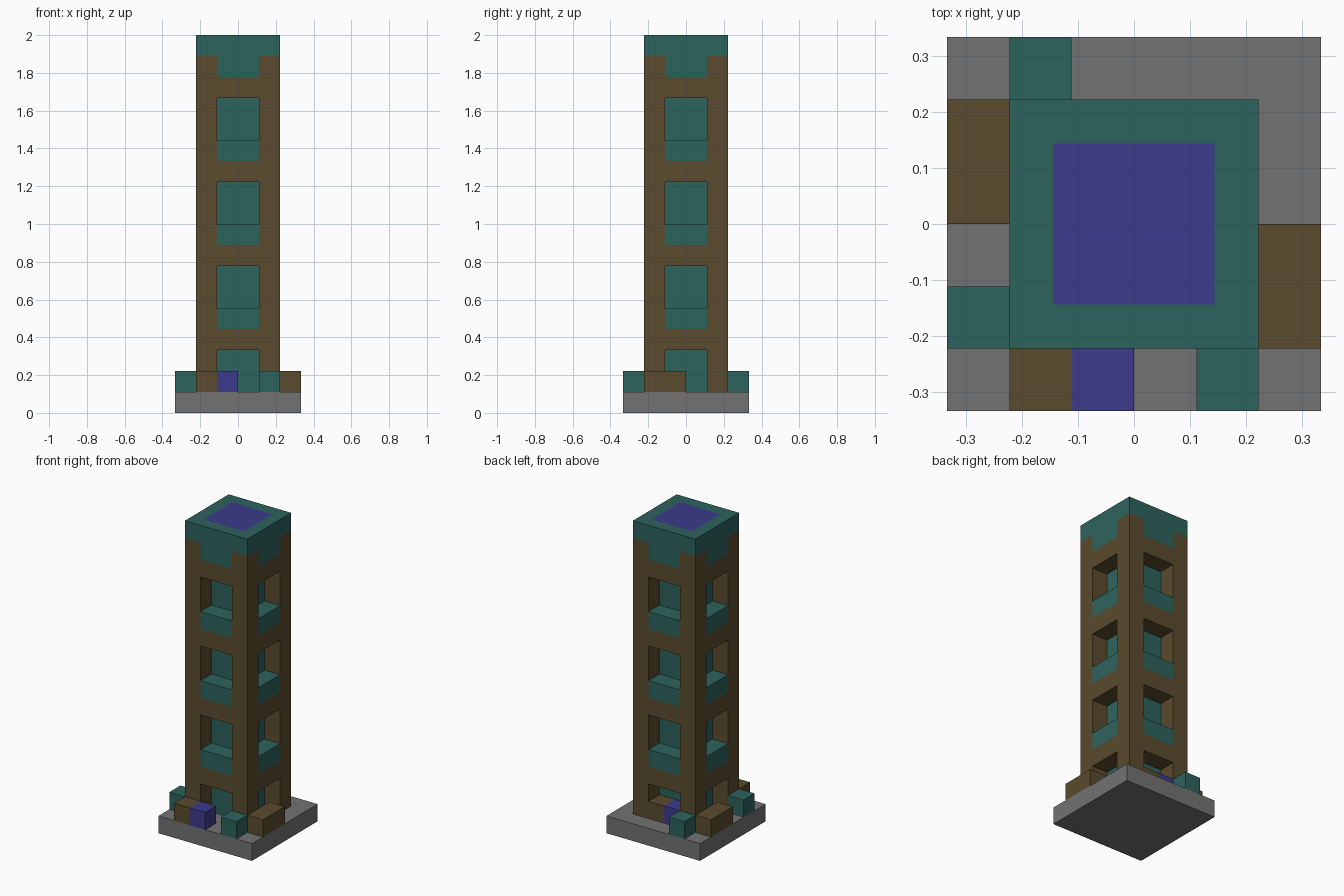
import bpy, bmesh

U = 1 / 9  # one building block

cube = bpy.data.objects.get("Cube")
if cube:
    bpy.data.objects.remove(cube, do_unlink=True)


def material(name, rgb):
    m = bpy.data.materials.new(name)
    m.use_nodes = True
    color = (*rgb, 1)
    m.diffuse_color = color
    m.node_tree.nodes["Principled BSDF"].inputs["Base Color"].default_value = color
    return m


GREY = material("stone grey", (0.17, 0.17, 0.17))
BROWN = material("wall brown", (0.102, 0.07, 0.027))
TEAL = material("trim teal", (0.027, 0.125, 0.11))
PURPLE = material("panel purple", (0.046, 0.043, 0.265))


def box(name, mat, lo, hi):
    """Box between two corners given in block units."""
    mesh = bpy.data.meshes.new(name)
    bm = bmesh.new()
    bmesh.ops.create_cube(bm, size=1)
    for v in bm.verts:
        v.co = [U * (b if c > 0 else a) for c, a, b in zip(v.co, lo, hi)]
    bm.to_mesh(mesh)
    bm.free()
    mesh.materials.append(mat)
    obj = bpy.data.objects.new(name, mesh)
    bpy.context.collection.objects.link(obj)
    return obj


def on_each_side(name, mat, z0, z1):
    """Two-block-wide wall piece repeated on all four sides of the tower."""
    for side, sign in (("front", -1), ("back", 1)):
        y0, y1 = sorted((sign, 2 * sign))
        box(f"{side}_{name}", mat, (-1, y0, z0), (1, y1, z1))
    for side, sign in (("right", -1), ("left", 1)):
        x0, x1 = sorted((sign, 2 * sign))
        box(f"{side}_{name}", mat, (x0, -1, z0), (x1, 1, z1))


# Ground slab and inner core
box("base_slab", GREY, (-3, -3, 0), (3, 3, 1))
box("tower_core", TEAL, (-1, -1, 1), (1, 1, 17))

# Corner pillars
for x in (-2, 1):
    for y in (-2, 1):
        label = ("right" if x < 0 else "left") + ("_front" if y < 0 else "_back")
        box(f"{label}_pillar", BROWN, (x, y, 1), (x + 1, y + 1, 17))

# Lintels above every opening, sills below every window
for floor in range(4):
    z = 3 + 4 * floor
    on_each_side(f"lintel_{floor + 1}", BROWN, z, z + 1)
    if floor < 3:
        on_each_side(f"sill_{floor + 1}", TEAL, z + 1, z + 2)

# Crown with hanging trim and an inset roof panel
on_each_side("crown_trim", TEAL, 16, 17)
crown = box("crown", TEAL, (-2, -2, 17), (2, 2, 18))
crown.data.materials.append(PURPLE)
bm = bmesh.new()
bm.from_mesh(crown.data)
bm.normal_update()
top = max(bm.faces, key=lambda f: f.calc_center_median().z)
bmesh.ops.inset_region(bm, faces=[top], thickness=U)
top.material_index = 1
bm.to_mesh(crown.data)
bm.free()

# Crates around the foot: name, colour, corner, size in x and y
crates = (
    ("front_brown_crate", BROWN, -2, -3, 1, 1),
    ("front_purple_crate", PURPLE, -1, -3, 1, 1),
    ("front_teal_crate", TEAL, 1, -3, 1, 1),
    ("left_long_crate", BROWN, 2, -2, 1, 2),
    ("right_long_crate", BROWN, -3, 0, 1, 2),
    ("right_teal_crate", TEAL, -3, -2, 1, 1),
    ("back_teal_crate", TEAL, -2, 2, 1, 1),
    ("doorway_brown_crate", BROWN, 0, 1, 1, 1),
    ("doorway_purple_crate", PURPLE, -1, 1, 1, 1),
)
for name, mat, x, y, w, d in crates:
    box(name, mat, (x, y, 1), (x + w, y + d, 2))
